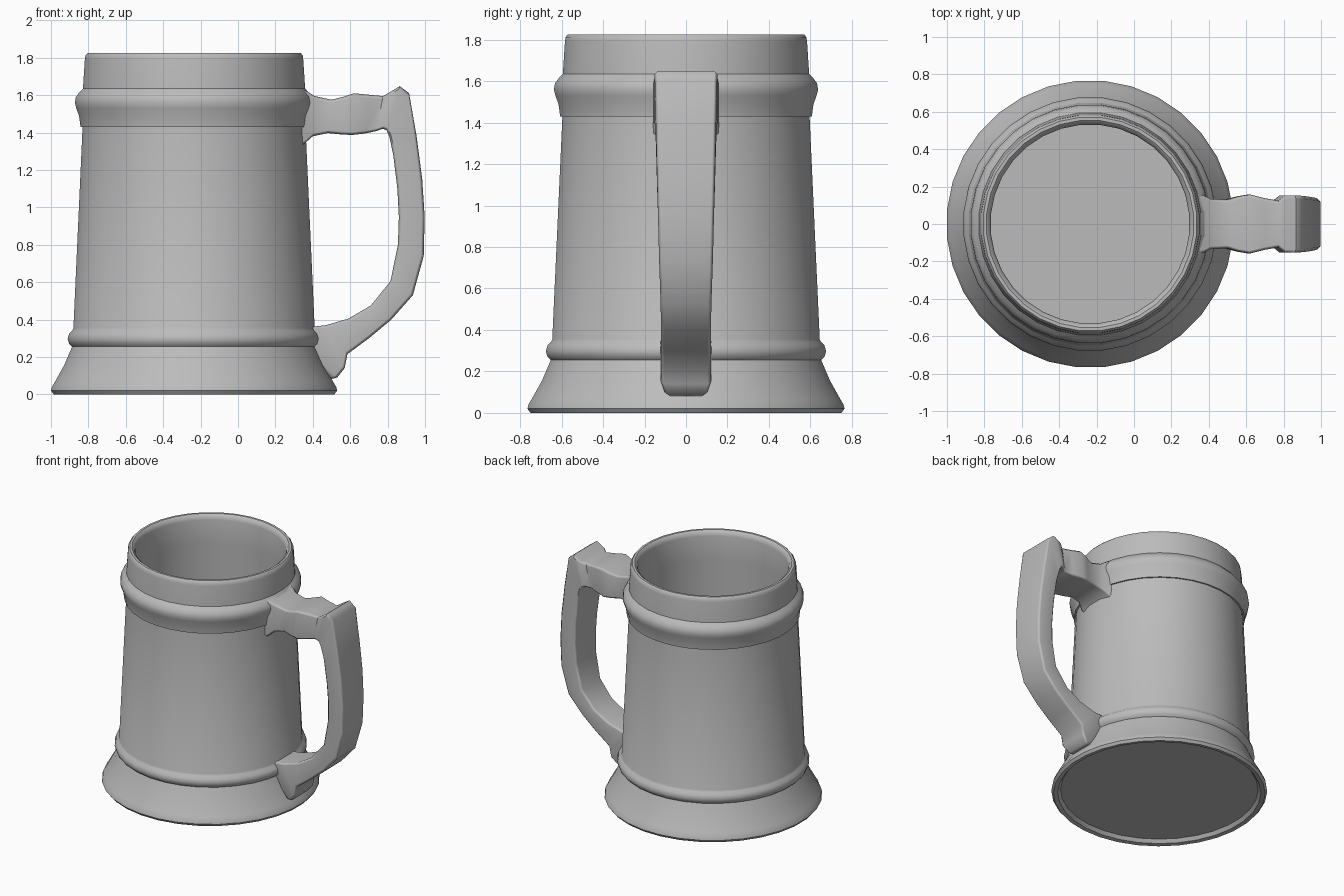
import bpy, bmesh, math
from mathutils import Vector

cube = bpy.data.objects.get("Cube")
if cube:
    bpy.data.objects.remove(cube, do_unlink=True)

AXIS_X = -0.235
SIDES = 32

grey = bpy.data.materials.new("plain grey")
grey.use_nodes = True
GREY = (0.5, 0.5, 0.5, 1)
grey.diffuse_color = GREY
grey.node_tree.nodes["Principled BSDF"].inputs["Base Color"].default_value = GREY


def loft(name, rings, angle):
    """Skin a list of equal point loops and cap both ends."""
    bm = bmesh.new()
    loops = [[bm.verts.new(p) for p in ring] for ring in rings]
    n = len(loops[0])
    for a, b in zip(loops, loops[1:]):
        for i in range(n):
            j = (i + 1) % n
            bm.faces.new((a[i], a[j], b[j], b[i]))
    bm.faces.new(loops[0][::-1])
    bm.faces.new(loops[-1])
    bmesh.ops.recalc_face_normals(bm, faces=bm.faces)
    mesh = bpy.data.meshes.new(name)
    bm.to_mesh(mesh)
    bm.free()
    mesh.materials.append(grey)
    obj = bpy.data.objects.new(name, mesh)
    bpy.context.collection.objects.link(obj)
    bpy.ops.object.select_all(action="DESELECT")
    obj.select_set(True)
    bpy.context.view_layer.objects.active = obj
    bpy.ops.object.shade_smooth_by_angle(angle=math.radians(angle))
    return obj


def circle(radius, z):
    r = radius / math.cos(math.pi / SIDES)
    turns = [2 * math.pi * (i + 0.5) / SIDES for i in range(SIDES)]
    return [(AXIS_X + r * math.cos(t), r * math.sin(t), z) for t in turns]


# Mug body: (radius, height) from recessed underside, up the outside, down the inside
profile = [
    (0.70, 0.03), (0.72, 0.005), (0.75, 0), (0.765, 0.02), (0.76, 0.04),
    (0.745, 0.065), (0.695, 0.155), (0.652, 0.255),
    (0.668, 0.27), (0.676, 0.297), (0.668, 0.325), (0.651, 0.342), (0.645, 0.355),
    (0.596, 1.43), (0.607, 1.43), (0.615, 1.49),
    (0.63, 1.53), (0.637, 1.56), (0.632, 1.59), (0.615, 1.613), (0.594, 1.635),
    (0.584, 1.79), (0.581, 1.812), (0.57, 1.825), (0.553, 1.825),
    (0.537, 1.812), (0.53, 1.785), (0.535, 1.6), (0.57, 0.12),
]
loft("mug_body", [circle(r, z) for r, z in profile], 38)


def section(ox, oz, ix, iz, half):
    """Rectangular handle section with small chamfered corners."""
    outer, inner = Vector((ox, 0, oz)), Vector((ix, 0, iz))
    c = 0.016
    step = (inner - outer).normalized() * c
    side = Vector((0, half, 0))
    trim = Vector((0, half - c, 0))
    return [outer + trim, outer + step + side, inner - step + side, inner + trim,
            inner - trim, inner - step - side, outer + step - side, outer - trim]


# Handle: outer x, outer z, inner x, inner z, half width along the path
path = [
    (0.31, 1.64, 0.30, 1.30, 0.165), (0.37, 1.62, 0.36, 1.345, 0.155),
    (0.41, 1.595, 0.40, 1.38, 0.135), (0.50, 1.575, 0.48, 1.397, 0.13),
    (0.56, 1.59, 0.55, 1.39, 0.148), (0.62, 1.61, 0.61, 1.387, 0.158),
    (0.70, 1.602, 0.68, 1.395, 0.138), (0.775, 1.595, 0.74, 1.408, 0.125),
    (0.81, 1.615, 0.775, 1.42, 0.153), (0.865, 1.648, 0.795, 1.412, 0.153),
    (0.915, 1.61, 0.81, 1.375, 0.15), (0.955, 1.38, 0.83, 1.28, 0.145),
    (0.985, 1.15, 0.852, 1.10, 0.14), (0.998, 0.95, 0.86, 0.95, 0.135),
    (0.993, 0.74, 0.855, 0.80, 0.13), (0.935, 0.53, 0.815, 0.605, 0.123),
    (0.82, 0.40, 0.71, 0.475, 0.12), (0.70, 0.30, 0.59, 0.405, 0.12),
    (0.585, 0.215, 0.47, 0.37, 0.12), (0.57, 0.14, 0.38, 0.36, 0.122),
    (0.53, 0.09, 0.36, 0.25, 0.105), (0.49, 0.08, 0.36, 0.18, 0.09),
]
handle = loft("handle", [section(*p) for p in path], 50)
handle.modifiers.new("flat_sides", "WEIGHTED_NORMAL").keep_sharp = True
